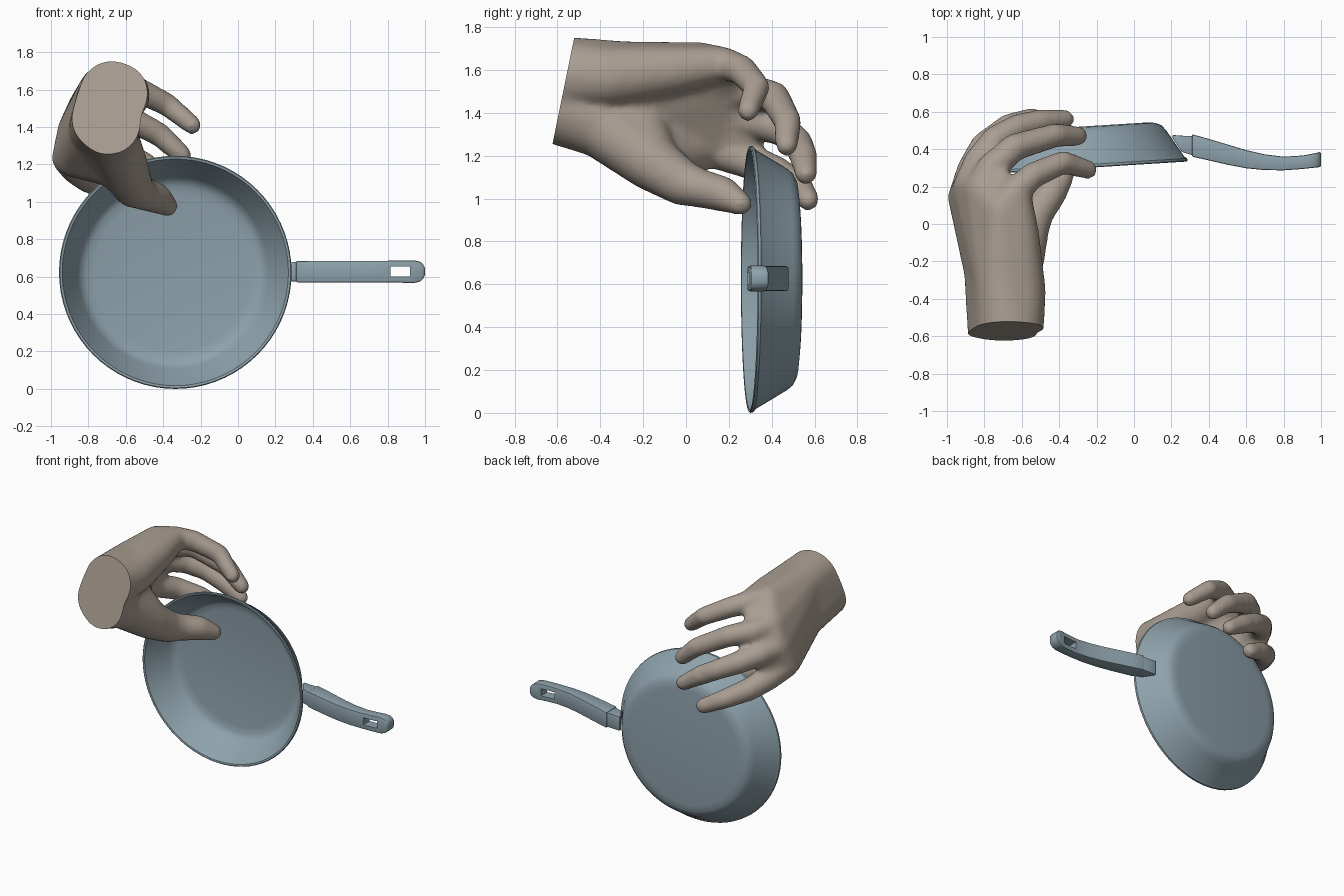
import bpy, bmesh, math
from mathutils import Matrix

if "Cube" in bpy.data.objects:
    bpy.data.objects.remove(bpy.data.objects["Cube"])


def material(name, rgb):
    m = bpy.data.materials.new(name)
    m.diffuse_color = (*rgb, 1)
    m.use_nodes = True
    m.node_tree.nodes["Principled BSDF"].inputs["Base Color"].default_value = m.diffuse_color
    return m


METAL = material("pan_grey", (0.27, 0.36, 0.41))
SKIN = material("skin", (0.40, 0.34, 0.29))


def make_object(name, bm, mat):
    bmesh.ops.recalc_face_normals(bm, faces=bm.faces)
    me = bpy.data.meshes.new(name)
    bm.to_mesh(me)
    bm.free()
    ob = bpy.data.objects.new(name, me)
    bpy.context.collection.objects.link(ob)
    me.materials.append(mat)
    return ob


def select(ob):
    bpy.ops.object.select_all(action='DESELECT')
    ob.select_set(True)
    bpy.context.view_layer.objects.active = ob


def smooth(ob, angle=35):
    select(ob)
    bpy.ops.object.shade_smooth_by_angle(angle=math.radians(angle))


def bake(ob):
    select(ob)
    for m in list(ob.modifiers):
        bpy.ops.object.modifier_apply(modifier=m.name)


# Pan body: lathed profile (radius, depth), outside then inside
profile = [(0, .22), (.42, .22), (.465, .215), (.495, .2), (.518, .173),
           (.607, .025), (.621, .015), (.623, .003), (.618, -.002), (.606, 0),
           (.598, .015), (.513, .15), (.495, .178), (.465, .193), (.42, .2), (0, .2)]
bm = bmesh.new()
vs = [bm.verts.new((r, 0, d)) for r, d in profile]
es = [bm.edges.new(p) for p in zip(vs, vs[1:])]
bmesh.ops.spin(bm, geom=vs + es, axis=(0, 0, 1), cent=(0, 0, 0),
               angle=math.tau, steps=72, use_duplicate=False)
bmesh.ops.remove_doubles(bm, verts=bm.verts, dist=1e-4)
bm.transform(Matrix.Translation((-.335, .297, .623))
             @ Matrix.Rotation(math.radians(3.6), 4, 'Z')
             @ Matrix.Rotation(math.radians(-90), 4, 'X'))
smooth(make_object("pan_body", bm, METAL), 40)


def loft_x(name, sections, bevel):
    """Rectangular sections (x, y_front, y_back, half_height) joined along x."""
    bm = bmesh.new()
    rings = []
    for x, y0, y1, h in sections:
        rings.append([bm.verts.new((x, y, .627 + z)) for y, z in
                      ((y0, -h), (y1, -h), (y1, h), (y0, h))])
    for a, b in zip(rings, rings[1:]):
        for i in range(4):
            j = (i + 1) % 4
            bm.faces.new((a[i], a[j], b[j], b[i]))
    bm.faces.new(rings[0])
    bm.faces.new(rings[-1])
    ob = make_object(name, bm, METAL)
    if bevel:
        b = ob.modifiers.new("bevel", 'BEVEL')
        b.width, b.segments, b.limit_method = bevel, 2, 'ANGLE'
        b.angle_limit = math.radians(50)
        bake(ob)
    return ob


# Handle with hanging hole, and the bracket joining it to the pan
handle = loft_x("handle", [
    (.31, .36, .48, .057), (.40, .34, .455, .058), (.50, .317, .425, .058),
    (.60, .298, .395, .058), (.70, .288, .372, .058), (.80, .287, .36, .058),
    (.90, .294, .366, .06), (.945, .299, .374, .06), (.975, .302, .38, .052),
    (.992, .304, .384, .036), (1.0, .305, .385, .018)], .014)
hole = loft_x("hole_cutter", [(.815, .1, .6, .026), (.92, .1, .6, .026)], 0)
cut = handle.modifiers.new("hole", 'BOOLEAN')
cut.operation, cut.object, cut.solver = 'DIFFERENCE', hole, 'EXACT'
bake(handle)
bpy.data.objects.remove(hole)
smooth(handle)
smooth(loft_x("handle_bracket", [(.207, .458, .476, .052), (.256, .385, .472, .052),
                                 (.32, .366, .47, .052)], .004))

# Hand: hulls around small groups of spheres (x, y, z, radius), fused together
hand_bm = bmesh.new()


def hull(*balls):
    tmp = bmesh.new()
    for x, y, z, r in balls:
        bmesh.ops.create_icosphere(tmp, subdivisions=3, radius=r,
                                   matrix=Matrix.Translation((x, y, z)))
    res = bmesh.ops.convex_hull(tmp, input=tmp.verts)
    junk = {g for g in res["geom_interior"] + res["geom_unused"]
            if isinstance(g, bmesh.types.BMVert)}
    bmesh.ops.delete(tmp, geom=list(junk), context='VERTS')
    me = bpy.data.meshes.new("tmp")
    tmp.to_mesh(me)
    tmp.free()
    hand_bm.from_mesh(me)
    bpy.data.meshes.remove(me)


fingers = [
    # index, middle, ring, little
    [(-.90, .14, 1.235, .096), (-.865, .29, 1.175, .083), (-.80, .415, 1.125, .078),
     (-.67, .525, 1.06, .066), (-.54, .57, .995, .054)],
    [(-.87, .20, 1.38, .097), (-.83, .33, 1.36, .083), (-.74, .45, 1.32, .077),
     (-.62, .52, 1.265, .07), (-.50, .547, 1.20, .067), (-.37, .56, 1.115, .053)],
    [(-.81, .18, 1.51, .097), (-.76, .30, 1.50, .082), (-.64, .41, 1.475, .074),
     (-.42, .475, 1.36, .065), (-.30, .47, 1.25, .054)],
    [(-.71, .07, 1.63, .100), (-.63, .18, 1.63, .078), (-.54, .26, 1.60, .071),
     (-.38, .33, 1.52, .063), (-.245, .29, 1.41, .052)],
]
thumb = [(-.68, -.40, 1.34, .15), (-.61, -.17, 1.175, .135), (-.56, -.02, 1.075, .108),
         (-.52, .06, 1.05, .092), (-.44, .17, 1.022, .084), (-.375, .255, .977, .056)]
for chain in fingers + [thumb]:
    for a, b in zip(chain, chain[1:]):
        hull(a, b)

# Palm: wrist to neighbouring knuckles, heel pads and thumb web
wrist_top, wrist_low = (-.665, -.62, 1.58, .18), (-.70, -.67, 1.46, .185)
mid_top, mid_low = (-.70, -.28, 1.575, .16), (-.76, -.25, 1.39, .15)
knuckles = [f[0] for f in fingers]
heel, pad = (-.615, -.36, 1.57, .145), (-.62, -.06, 1.60, .115)
hull(wrist_top, wrist_low, mid_top, mid_low)
hull(mid_low, knuckles[0], knuckles[1])
hull(mid_low, mid_top, knuckles[1], knuckles[2])
hull(mid_top, knuckles[2], knuckles[3])
hull(wrist_top, heel, mid_top)
hull(heel, pad, mid_top)
hull(pad, knuckles[3], fingers[3][1], mid_top)
hull(wrist_low, thumb[0], mid_low)
hull(thumb[0], thumb[1], mid_low)
hull((-.68, -.13, 1.19, .11), (-.88, .08, 1.22, .09), mid_low)
# Webbing between finger roots
for a, b in zip(fingers, fingers[1:]):
    hull(a[0], b[0], (*[(p + q) / 2 for p, q in zip(a[1][:3], b[1][:3])], .05))

hand = make_object("hand", hand_bm, SKIN)
rm = hand.modifiers.new("fuse", 'REMESH')
rm.mode, rm.voxel_size = 'VOXEL', .016
sm = hand.modifiers.new("soften", 'SMOOTH')
sm.factor, sm.iterations = .5, 14
bake(hand)

# Flat cut across the wrist
bm = bmesh.new()
bm.from_mesh(hand.data)
bmesh.ops.bisect_plane(bm, geom=bm.verts[:] + bm.edges[:] + bm.faces[:],
                       plane_co=(-.69, -.573, 1.5), plane_no=(0, -.98, .2),
                       clear_outer=True)
bmesh.ops.holes_fill(bm, edges=[e for e in bm.edges if e.is_boundary], sides=0)
bmesh.ops.recalc_face_normals(bm, faces=bm.faces)
bm.to_mesh(hand.data)
bm.free()
smooth(hand, 45)
